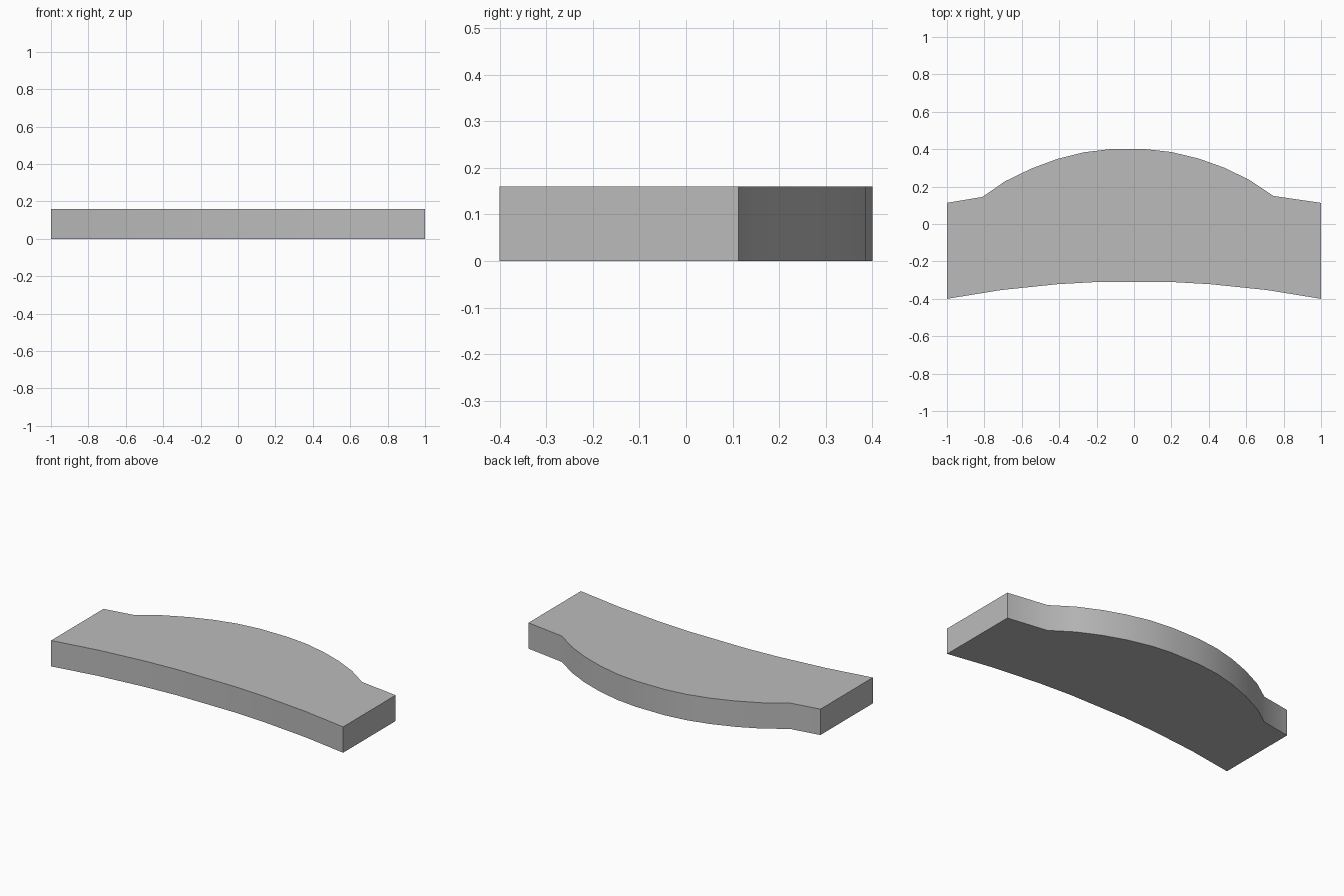
import bpy
import bmesh
from math import radians

cube = bpy.data.objects.get("Cube")
if cube:
    bpy.data.objects.remove(cube, do_unlink=True)

HEIGHT = 0.16

# Plain grey material
grey = bpy.data.materials.new("plain grey")
grey.use_nodes = True
colour = (0.5, 0.5, 0.5, 1)
grey.diffuse_color = colour
grey.node_tree.nodes["Principled BSDF"].inputs["Base Color"].default_value = colour

# Shallow concave front edge, left to right in plan
front_edge = [(-1, -0.4), (-0.71, -0.353), (-0.41, -0.322), (-0.2, -0.31),
              (0.2, -0.31), (0.41, -0.322), (0.71, -0.353), (1, -0.4)]

# Bulging back edge with a straight shoulder at each end
back_edge = [(1, 0.113), (0.745, 0.15), (0.615, 0.237), (0.48, 0.302),
             (0.345, 0.35), (0.2, 0.385), (0.065, 0.4), (-0.13, 0.4),
             (-0.27, 0.383), (-0.41, 0.348), (-0.55, 0.296),
             (-0.69, 0.228), (-0.81, 0.145), (-1, 0.113)]

# Extrude the outline into a slab
bm = bmesh.new()
base = bm.faces.new([bm.verts.new((x, y, 0)) for x, y in front_edge + back_edge])
extruded = bmesh.ops.extrude_face_region(bm, geom=[base], use_keep_orig=True)
top_verts = [g for g in extruded["geom"] if isinstance(g, bmesh.types.BMVert)]
bmesh.ops.translate(bm, verts=top_verts, vec=(0, 0, HEIGHT))
bmesh.ops.recalc_face_normals(bm, faces=bm.faces)

mesh = bpy.data.meshes.new("curved_slab")
bm.to_mesh(mesh)
bm.free()
mesh.materials.append(grey)
slab = bpy.data.objects.new("curved_slab", mesh)
bpy.context.collection.objects.link(slab)

# Smooth the curved sides and keep the rims sharp
bpy.ops.object.select_all(action="DESELECT")
slab.select_set(True)
bpy.context.view_layer.objects.active = slab
bpy.ops.object.shade_smooth_by_angle(angle=radians(30))
